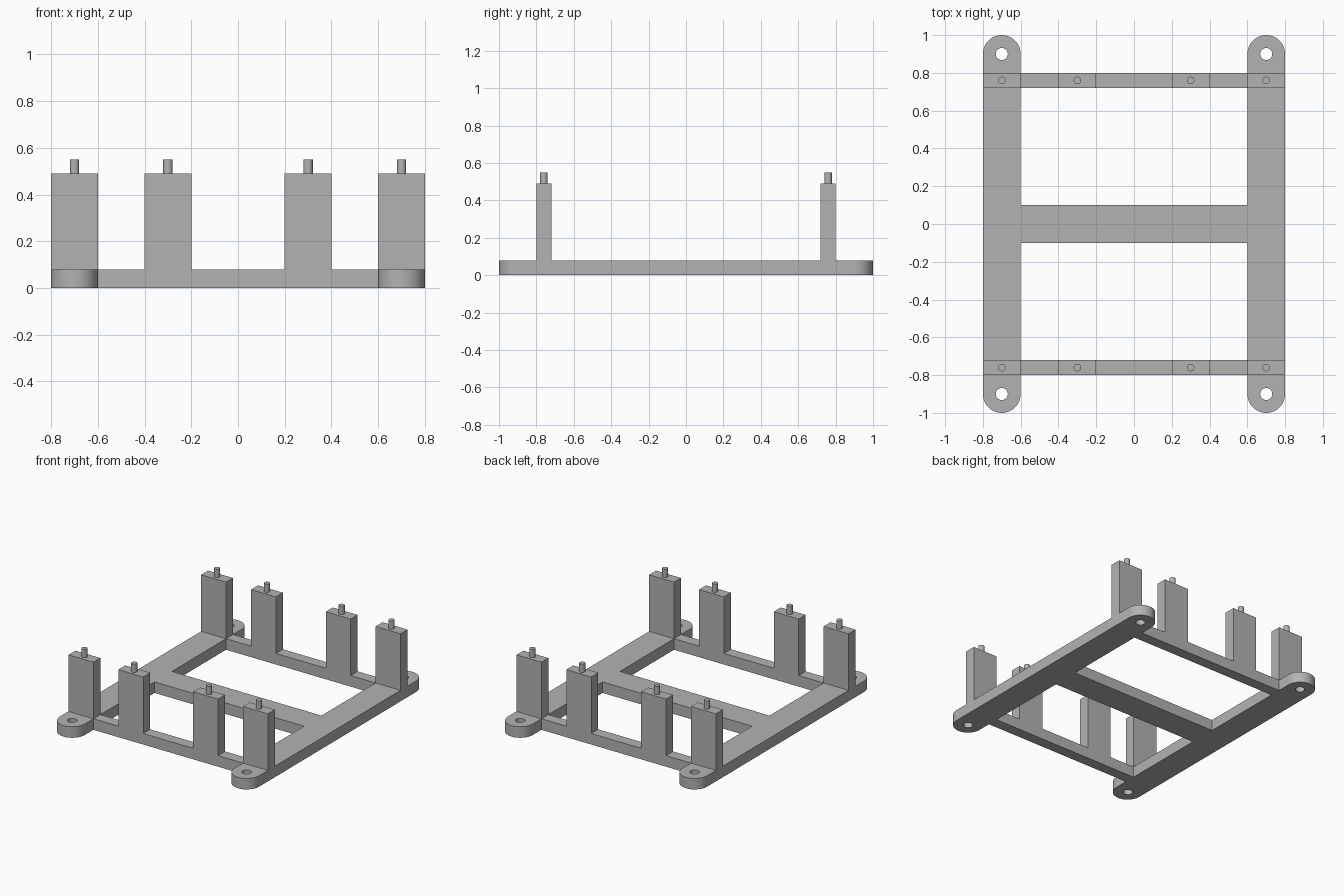
import bpy, bmesh
from math import cos, sin, pi

default = bpy.data.objects.get("Cube")
if default:
    bpy.data.objects.remove(default, do_unlink=True)

# Main dimensions
BASE_H, POST_TOP, PIN_TOP = 0.08, 0.49, 0.55
RAIL_X, END_Y, BAR_Y = 0.7, 0.9, 0.76
HALF_W, BAR_D = 0.1, 0.08

grey = bpy.data.materials.new("plain_grey")
grey.use_nodes = True
colour = (0.45, 0.45, 0.45, 1)
grey.diffuse_color = colour
grey.node_tree.nodes["Principled BSDF"].inputs["Base Color"].default_value = colour


def extrude(name, outline, z0, z1):
    """Solid prism from a closed 2D outline."""
    bm = bmesh.new()
    face = bm.faces.new([bm.verts.new((x, y, z0)) for x, y in outline])
    top = bmesh.ops.extrude_face_region(bm, geom=[face])
    verts = [g for g in top["geom"] if isinstance(g, bmesh.types.BMVert)]
    bmesh.ops.translate(bm, verts=verts, vec=(0, 0, z1 - z0))
    bmesh.ops.recalc_face_normals(bm, faces=bm.faces)
    mesh = bpy.data.meshes.new(name)
    bm.to_mesh(mesh)
    bm.free()
    mesh.materials.append(grey)
    obj = bpy.data.objects.new(name, mesh)
    bpy.context.collection.objects.link(obj)
    return obj


def arc(cx, cy, r, start, end, steps):
    angles = [start + (end - start) * i / steps for i in range(steps + 1)]
    return [(cx + r * cos(a), cy + r * sin(a)) for a in angles]


def block(name, x, y, w, d, z0, z1):
    corners = [(-1, -1), (1, -1), (1, 1), (-1, 1)]
    return extrude(name, [(x + i * w / 2, y + j * d / 2) for i, j in corners], z0, z1)


def cylinder(name, x, y, r, z0, z1):
    return extrude(name, arc(x, y, r, 0, 2 * pi, 32)[:-1], z0, z1)


def smooth(obj):
    bpy.ops.object.select_all(action='DESELECT')
    obj.select_set(True)
    bpy.context.view_layer.objects.active = obj
    bpy.ops.object.shade_smooth_by_angle()


# Side rails with rounded, drilled ends
for side, sx in (("right", -1), ("left", 1)):
    x = sx * RAIL_X
    outline = (arc(x, END_Y, HALF_W, 0, pi, 24)
               + arc(x, -END_Y, HALF_W, pi, 2 * pi, 24))
    rail = extrude(side + "_rail", outline, 0, BASE_H)
    for end, sy in (("front", -1), ("back", 1)):
        cutter = cylinder(f"{side}_{end}_hole_cutter", x, sy * END_Y, 0.032, -0.1, 0.2)
        cutter.hide_render = True
        cutter.hide_set(True)
        cut = rail.modifiers.new(end + "_screw_hole", 'BOOLEAN')
        cut.operation = 'DIFFERENCE'
        cut.solver = 'EXACT'
        cut.object = cutter
    smooth(rail)

# Cross bars between the rails
SPAN = 2 * (RAIL_X - HALF_W)
block("middle_bar", 0, 0, SPAN, 2 * HALF_W, 0, BASE_H)

# Front and back bars, each carrying four posts with locating pins
for end, sy in (("front", -1), ("back", 1)):
    y = sy * BAR_Y
    block(end + "_bar", 0, y, SPAN, BAR_D, 0, BASE_H)
    for i, x in enumerate((-RAIL_X, -0.3, 0.3, RAIL_X), 1):
        block(f"{end}_post_{i}", x, y, 2 * HALF_W, BAR_D, BASE_H, POST_TOP)
        smooth(cylinder(f"{end}_pin_{i}", x, y, 0.02, POST_TOP, PIN_TOP))
